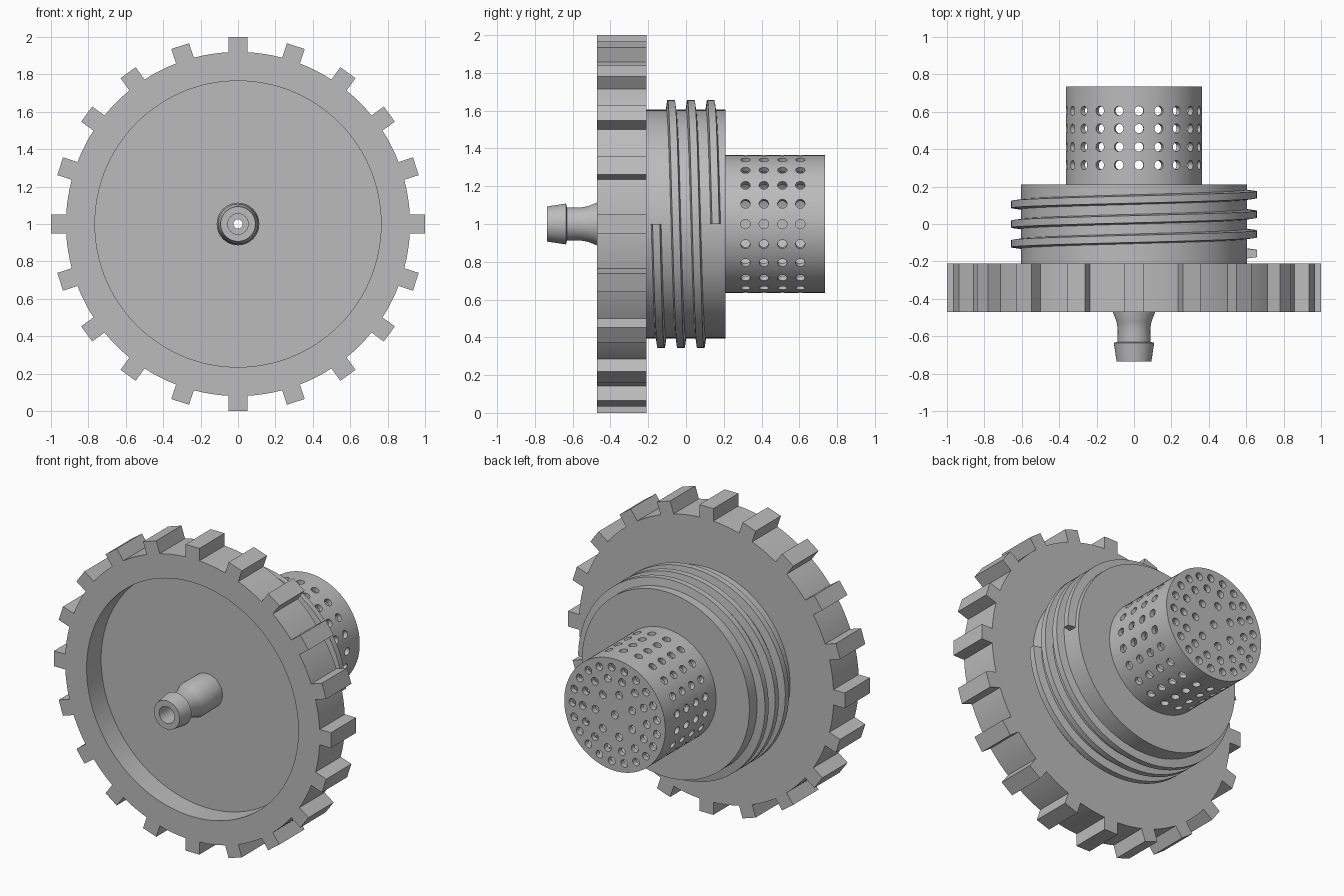
import bpy, bmesh
from math import cos, sin, pi, radians
from mathutils import Matrix, Vector

cube = bpy.data.objects.get("Cube")
if cube:
    bpy.data.objects.remove(cube, do_unlink=True)

AXIS = Vector((0, 0, 1))      # the shared axis runs along y at this height

grey = bpy.data.materials.new("plain grey")
grey.use_nodes = True
grey.diffuse_color = (0.5, 0.5, 0.5, 1)
grey.node_tree.nodes["Principled BSDF"].inputs["Base Color"].default_value = (0.5, 0.5, 0.5, 1)


def finish(bm, name, smooth=True):
    bmesh.ops.recalc_face_normals(bm, faces=bm.faces[:])
    mesh = bpy.data.meshes.new(name)
    bm.to_mesh(mesh)
    bm.free()
    mesh.materials.append(grey)
    obj = bpy.data.objects.new(name, mesh)
    bpy.context.collection.objects.link(obj)
    if smooth:
        shade(obj)
    return obj


def shade(obj):
    bpy.ops.object.select_all(action='DESELECT')
    obj.select_set(True)
    bpy.context.view_layer.objects.active = obj
    bpy.ops.object.shade_smooth_by_angle(angle=radians(31))


def point(radius, y, a):
    return AXIS + Vector((radius * cos(a), y, radius * sin(a)))


def loft(bm, rings, closed):
    """Skin a list of equal vertex loops."""
    n = len(rings[0])
    pairs = list(zip(rings, rings[1:])) + ([(rings[-1], rings[0])] if closed else [])
    for r, s in pairs:
        for j in range(n):
            k = (j + 1) % n
            bm.faces.new((r[j], r[k], s[k], s[j]))


def lathe(name, profile, segs=96, smooth=True):
    """Turn a closed (radius, y) outline about the axis."""
    bm = bmesh.new()
    rings = [[bm.verts.new(point(r, y, 2 * pi * i / segs)) for r, y in profile]
             for i in range(segs)]
    loft(bm, rings, True)
    return finish(bm, name, smooth)


BORE = 0.055
FRONT, FLOOR, BACK = -0.47, -0.32, -0.21

# Cap with a recessed front
lathe("cap", [(BORE, FLOOR), (0.765, FLOOR), (0.765, FRONT), (0.92, FRONT),
              (0.92, BACK), (BORE, BACK)], 120)

# Grip teeth round the rim
bm = bmesh.new()
for i in range(20):
    m = (Matrix.Translation(AXIS) @ Matrix.Rotation(2 * pi * i / 20, 4, 'Y')
         @ Matrix.Translation((0.9575, (FRONT + BACK) / 2, 0))
         @ Matrix.Diagonal((0.085, BACK - FRONT, 0.1, 1)))
    bmesh.ops.create_cube(bm, size=1, matrix=m)
finish(bm, "grip_teeth", False)

# Barbed hose nozzle
lathe("hose_nozzle", [(BORE, -0.735), (0.093, -0.735), (0.108, -0.635), (0.088, -0.63),
                      (0.087, -0.56), (0.094, -0.52), (0.114, -0.47),
                      (0.112, FLOOR), (BORE, FLOOR)], 48)

# Collar that carries the thread
lathe("threaded_collar", [(0.335, BACK), (0.605, BACK), (0.605, 0.21), (0.335, 0.21)])

# Three-turn screw thread
bm = bmesh.new()
STEPS, TURNS, PITCH = 72, 3, 0.105
section = [(0.6, -0.027), (0.657, -0.019), (0.657, 0.019), (0.6, 0.027)]
rings = []
for i in range(STEPS * TURNS + 1):
    t = i / STEPS
    rings.append([bm.verts.new(point(r, -0.158 + PITCH * t + dy, -2 * pi * t))
                  for r, dy in section])
loft(bm, rings, False)
bm.faces.new(rings[0])
bm.faces.new(rings[-1])
finish(bm, "screw_thread")

# Strainer cup: a tube closed by an end wall
bm = bmesh.new()
SEGS = 84
outline = [(0.335, 0.2), (0.365, 0.2), (0.365, 0.735)]
rings = [[bm.verts.new(point(r, y, 2 * pi * (i + 0.5) / SEGS)) for i in range(SEGS)]
         for r, y in outline + [(0.335, 0.7)]]
loft(bm, rings[:3], False)
loft(bm, [rings[3], rings[0]], False)
bm.faces.new(rings[2])
bm.faces.new(rings[3])
strainer = finish(bm, "strainer_cup", False)

# Hole cutters: rows round the side and rings on the end wall
bm = bmesh.new()
HOLE, COUNT = 0.025, 21


def drill(matrix, depth):
    bmesh.ops.create_cone(bm, cap_ends=True, segments=16, radius1=HOLE, radius2=HOLE,
                          depth=depth, matrix=matrix)


for y in (0.315, 0.412, 0.51, 0.605):
    for i in range(COUNT):
        a = 2 * pi * i / COUNT
        drill(Matrix.Translation(point(0.35, y, a)) @ Matrix.Rotation(pi / 2 - a, 4, 'Y'), 0.12)
for radius, count in ((0, 1), (0.14, 7), (0.232, 14), (0.307, COUNT)):
    for i in range(count):
        centre = point(radius, 0.72, 2 * pi * i / count)
        drill(Matrix.Translation(centre) @ Matrix.Rotation(pi / 2, 4, 'X'), 0.1)
cutter = finish(bm, "hole_cutter", False)
cutter.hide_render = True

cut = strainer.modifiers.new("holes", 'BOOLEAN')
cut.operation = 'DIFFERENCE'
cut.solver = 'EXACT'
cut.object = cutter
graph = bpy.context.evaluated_depsgraph_get()
result = bpy.data.meshes.new_from_object(strainer.evaluated_get(graph))
strainer.modifiers.clear()
strainer.data = result
bpy.data.objects.remove(cutter, do_unlink=True)
shade(strainer)
